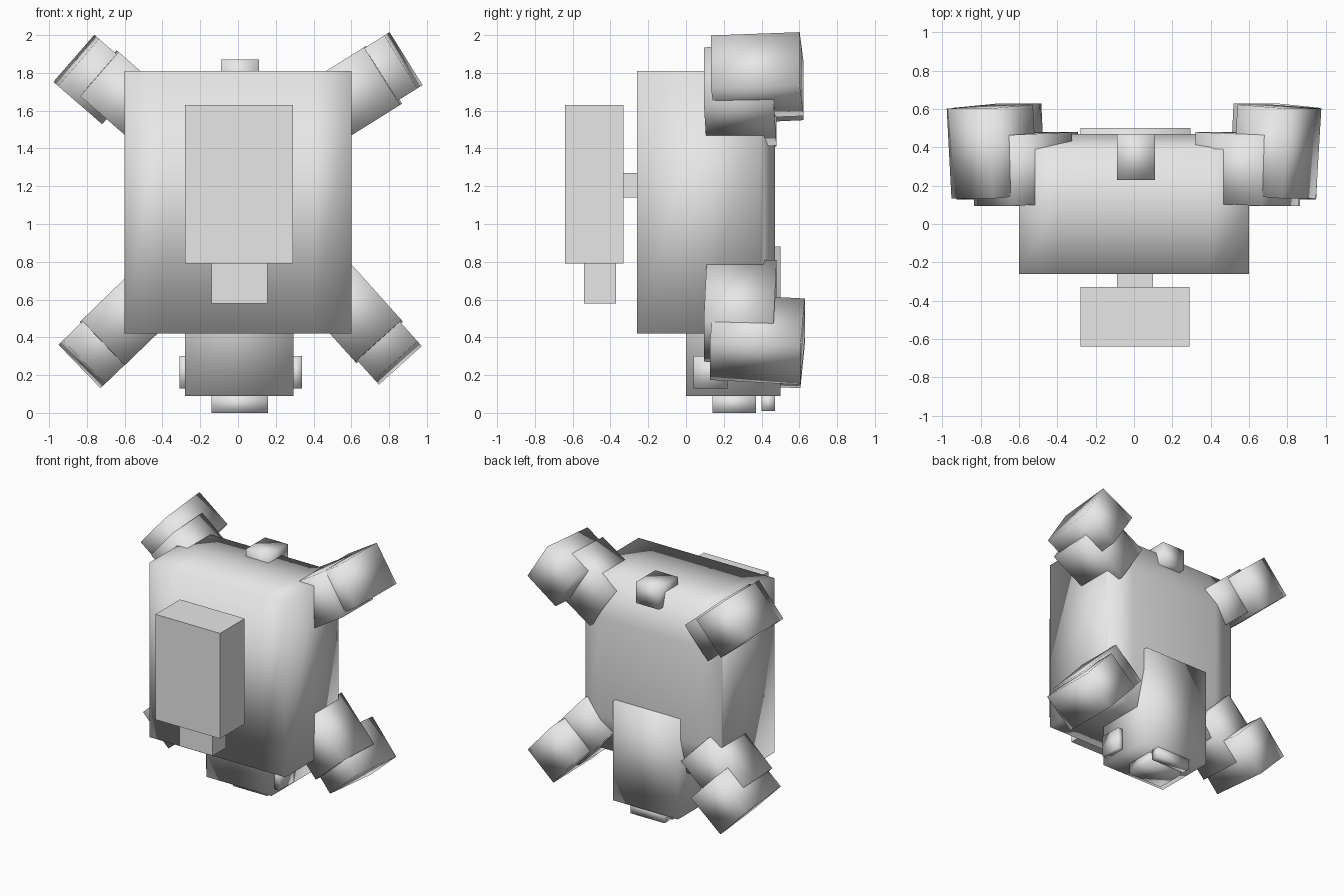
import bpy, bmesh, math
from mathutils import Matrix, Vector

if "Cube" in bpy.data.objects:
    bpy.data.objects.remove(bpy.data.objects["Cube"])

grey = bpy.data.materials.new("light grey")
grey.diffuse_color = (0.8, 0.8, 0.8, 1)
grey.use_nodes = True
grey.node_tree.nodes["Principled BSDF"].inputs["Base Color"].default_value = grey.diffuse_color


def finish(name, bm, smooth):
    bmesh.ops.recalc_face_normals(bm, faces=bm.faces)
    for f in bm.faces:
        f.smooth = smooth
    me = bpy.data.meshes.new(name)
    bm.to_mesh(me)
    bm.free()
    me.materials.append(grey)
    ob = bpy.data.objects.new(name, me)
    bpy.context.collection.objects.link(ob)
    return ob


def block(name, x, y, z, smooth=False):
    """Box given by its limits on each axis."""
    bm = bmesh.new()
    bmesh.ops.create_cube(bm, size=1)
    lims = (x, y, z)
    for v in bm.verts:
        v.co = Vector([lims[i][0] if v.co[i] < 0 else lims[i][1] for i in range(3)])
    return finish(name, bm, smooth)


def limb_block(name, centre, size, angle, splay):
    """Box whose length follows a direction in the xz plane, splayed outward at the back."""
    a = math.radians(angle)
    u = Vector((math.cos(a), 0, math.sin(a)))
    v = Vector((0, 1, 0))
    s = math.radians(splay)
    u2 = u * math.cos(s) - v * math.sin(s)
    v2 = v * math.cos(s) + u * math.sin(s)
    w = u2.cross(v2)
    rot = Matrix((u2, v2, w)).transposed()
    bm = bmesh.new()
    bmesh.ops.create_cube(bm, size=1)
    for p in bm.verts:
        p.co = rot @ Vector([p.co[i] * size[i] for i in range(3)]) + Vector(centre)
    return finish(name, bm, True)


# Body: side profile (y, z) with a bulging back, extruded across x
profile = [(-0.26, 0.42), (-0.26, 1.81), (0.11, 1.81), (0.39, 1.81),
           (0.47, 1.50), (0.47, 0.72), (0.39, 0.42), (0.11, 0.42)]
bm = bmesh.new()
columns = []
for x in (-0.6, -0.4, 0.4, 0.6):
    inset = 0.06 if abs(x) > 0.5 else 0
    columns.append([bm.verts.new((x, min(y, 0.47 - inset), z)) for y, z in profile])
n = len(profile)
for a, b in zip(columns, columns[1:]):
    for i in range(n):
        j = (i + 1) % n
        bm.faces.new((a[i], a[j], b[j], b[i]))
for col in (columns[0], columns[-1]):
    for i, j, k, m in ((0, 1, 2, 7), (7, 2, 3, 6), (6, 3, 4, 5)):
        bm.faces.new((col[i], col[j], col[k], col[m]))
finish("body", bm, True)

# Chest pack, its lower plug and its mount
block("front_pack", (-0.28, 0.29), (-0.64, -0.33), (0.79, 1.63))
block("pack_plug", (-0.14, 0.155), (-0.54, -0.37), (0.58, 0.79))
block("pack_mount", (-0.09, 0.10), (-0.34, -0.25), (1.14, 1.27))

# Tail nub on the top end
block("tail", (-0.09, 0.11), (0.23, 0.47), (1.70, 1.87), True)

# Head at the lower end
block("head", (-0.28, 0.295), (0.0, 0.50), (0.09, 0.88), True)
block("snout", (-0.14, 0.16), (0.14, 0.37), (0.0, 0.10), True)
block("jaw", (-0.14, 0.16), (0.40, 0.47), (0.01, 0.10), True)
block("left_eye", (-0.31, -0.26), (0.04, 0.22), (0.13, 0.30), True)
block("right_eye", (0.28, 0.34), (0.04, 0.22), (0.13, 0.30), True)

# Limbs: name, upper (x, z), upper size, paw (x, z), paw size, direction
limbs = [
    ("upper_right", (0.59, 1.675), (0.42, 0.37, 0.36), (0.745, 1.785), (0.31, 0.47, 0.33), 32),
    ("upper_left", (-0.58, 1.66), (0.42, 0.37, 0.31), (-0.74, 1.765), (0.31, 0.47, 0.33), 139),
    ("lower_right", (0.60, 0.54), (0.44, 0.37, 0.33), (0.735, 0.39), (0.34, 0.48, 0.305), -48),
    ("lower_left", (-0.56, 0.52), (0.44, 0.37, 0.33), (-0.705, 0.375), (0.34, 0.48, 0.32), 224),
]
for name, c1, s1, c2, s2, ang in limbs:
    limb_block(name + "_limb", (c1[0], 0.287, c1[1]), s1, ang, 2)
    limb_block(name + "_paw", (c2[0], 0.378, c2[1]), s2, ang, 4)
